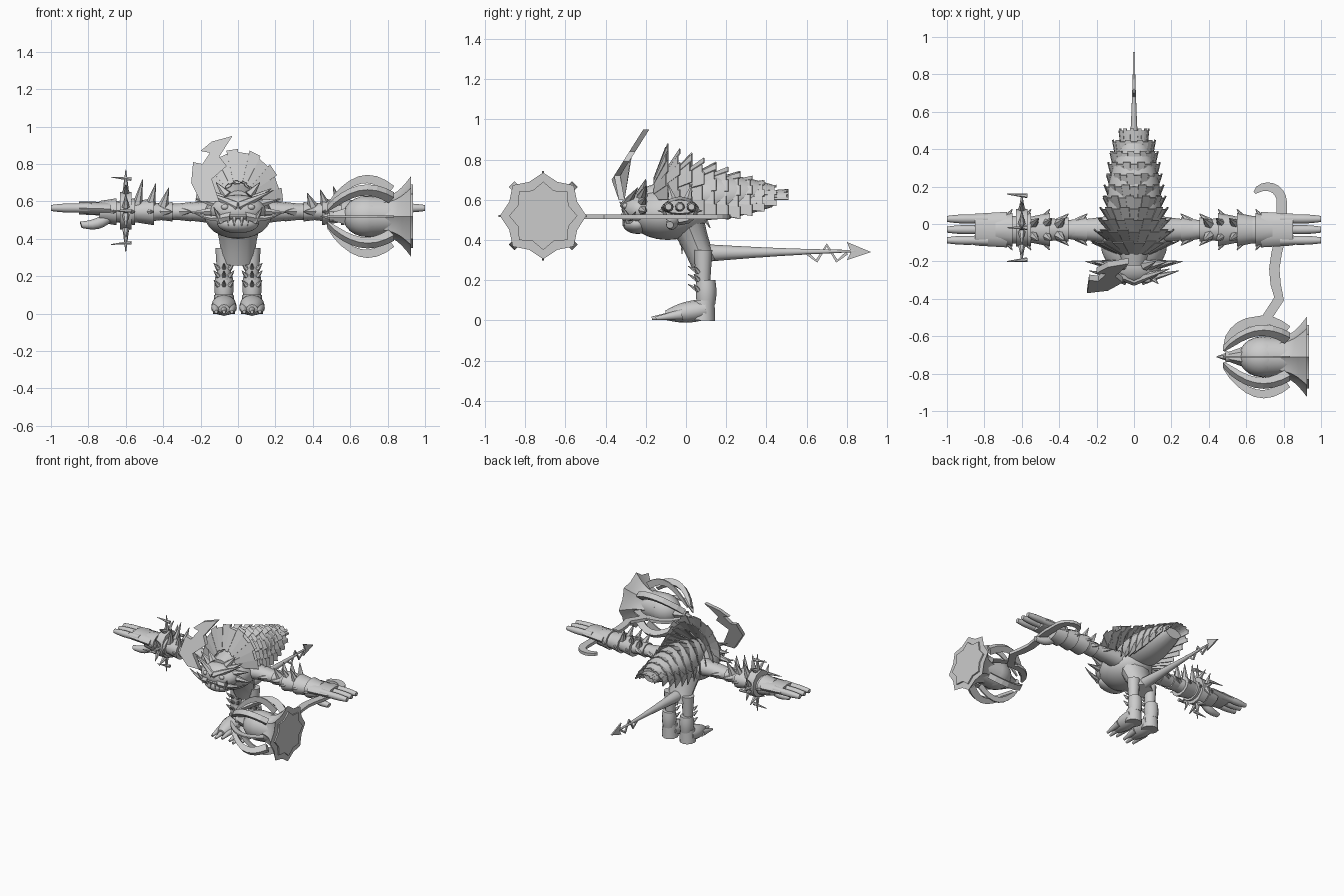
import bpy, bmesh, math
from mathutils import Vector

startup_cube = bpy.data.objects.get("Cube")
if startup_cube:
    bpy.data.objects.remove(startup_cube)

grey = bpy.data.materials.new("plain grey")
grey.use_nodes = True
grey.diffuse_color = (0.6, 0.6, 0.6, 1)
grey.node_tree.nodes["Principled BSDF"].inputs["Base Color"].default_value = grey.diffuse_color


def finish(name, mesh_builder, smooth=True):
    bmesh.ops.recalc_face_normals(mesh_builder, faces=mesh_builder.faces)
    mesh = bpy.data.meshes.new(name)
    mesh_builder.to_mesh(mesh)
    mesh_builder.free()
    mesh.materials.append(grey)
    part = bpy.data.objects.new(name, mesh)
    bpy.context.collection.objects.link(part)
    if smooth:
        bpy.ops.object.select_all(action="DESELECT")
        part.select_set(True)
        bpy.context.view_layer.objects.active = part
        bpy.ops.object.shade_smooth_by_angle(angle=math.radians(40))


def skin(mesh_builder, rings):
    """Join equal rings of points into one closed surface."""
    loops = [[mesh_builder.verts.new(point) for point in ring] for ring in rings]
    for lower, upper in zip(loops, loops[1:]):
        for i in range(len(lower)):
            mesh_builder.faces.new((lower[i - 1], lower[i], upper[i], upper[i - 1]))
    mesh_builder.faces.new(loops[0])
    mesh_builder.faces.new(loops[-1])


def add_tube(mesh_builder, start, end, first, last, bulge=0, squash=1, sides=12, steps=6, star=1, bend=0):
    """Round limb whose radius goes from first to last; squash flattens it, star notches it."""
    start, end = Vector(start), Vector(end)
    along = (end - start).normalized()
    across = along.cross(Vector((0, 1, 0) if abs(along.z) > 0.8 else (0, 0, 1))).normalized()
    lift = across.cross(along)
    rings = []
    for step in range(steps + 1):
        t = step / steps
        arch = math.sin(math.pi * t)
        radius = first + (last - first) * t + bulge * arch
        centre = start.lerp(end, t) + lift * bend * arch
        ring = []
        for i in range(sides):
            angle = math.tau * i / sides
            reach = radius * (star if i % 2 else 1)
            ring.append(centre + across * reach * math.cos(angle) + lift * reach * squash * math.sin(angle))
        rings.append(ring)
    skin(mesh_builder, rings)


def tube(name, *shape, **options):
    mesh_builder = bmesh.new()
    add_tube(mesh_builder, *shape, **options)
    finish(name, mesh_builder)


def spikes(name, radius, pairs, bend=0):
    mesh_builder = bmesh.new()
    for base, tip in pairs:
        add_tube(mesh_builder, base, tip, radius, 0.002, sides=6, steps=4, bend=bend)
    finish(name, mesh_builder)


def ball(name, centre, size):
    mesh_builder = bmesh.new()
    bmesh.ops.create_uvsphere(mesh_builder, u_segments=20, v_segments=12, radius=1)
    bmesh.ops.scale(mesh_builder, vec=size, verts=mesh_builder.verts)
    bmesh.ops.translate(mesh_builder, vec=centre, verts=mesh_builder.verts)
    finish(name, mesh_builder)


def blade(name, path, width, thickness, place):
    """Flat band along a planar path; width is a rule of the fraction travelled."""
    mesh_builder = bmesh.new()
    rings = []
    last = len(path) - 1
    for k, point in enumerate(path):
        heading = (Vector(path[min(k + 1, last)]) - Vector(path[max(k - 1, 0)])).normalized()
        half = width(k / last)
        corners = ((half, thickness), (half, -thickness), (-half, -thickness), (-half, thickness))
        rings.append([place(point[0] - heading.y * w, point[1] + heading.x * w, depth / 2)
                      for w, depth in corners])
    skin(mesh_builder, rings)
    finish(name, mesh_builder, smooth=False)


def plate(name, outline, thickness, place):
    mesh_builder = bmesh.new()
    skin(mesh_builder, [[place(a, b, depth) for a, b in outline] for depth in (-thickness / 2, thickness / 2)])
    finish(name, mesh_builder, smooth=False)


def side_plane(y, z, depth):
    return Vector((depth, y, z))


def crest_plane(x, z, depth):
    """Leans back above the brow and returns to the head below it."""
    return Vector((x, depth - 0.38 + max((z - 0.66) * 0.63, 0.66 - z), z))


# Torso, hips and tail
ball("torso", (0, -0.09, 0.53), (0.18, 0.2, 0.13))
tube("hips", (0, 0, 0.5), (0, 0.09, 0.28), 0.13, 0.09, bulge=-0.01, squash=0.7)
tube("tail", (0, 0.08, 0.335), (0, 0.85, 0.345), 0.045, 0.005, bulge=-0.005)
zigzag = [(0.6 + 0.05 * k, 0.335 + 0.04 * (0, -1, 1, -1, 0)[k]) for k in range(5)]
blade("tail_zigzag", zigzag, lambda t: 0.008, 0.01, side_plane)
plate("tail_barb", [(0.8, 0.3), (0.92, 0.34), (0.8, 0.39), (0.82, 0.34)], 0.01, side_plane)

# Shell of overlapping blunt scales, standing up and spreading towards the neck
tube("shell_core", (0, -0.22, 0.61), (0, 0.43, 0.62), 0.06, 0.07, bulge=0.08, squash=0.8, sides=16)
scales = bmesh.new()
neck = Vector((0, -0.2, 0.6))
row_count = 11
for row in range(row_count):
    t = row / (row_count - 1)
    width = 0.08 + 0.11 * t ** 0.5 + 0.05 * t ** 4
    low, top = 0.6 - 0.1 * math.sin(math.pi * t), 0.65 + 0.23 * t
    count = 12 - row % 2
    for i in range(count):
        tips = []
        trim = 1 - 0.06 * t * (i % 2)
        for edge in (0, 1):
            angle = math.pi * (i + edge) / count
            tips.append(Vector((width * trim * math.cos(angle), 0.51 - 0.6 * t - 0.01 * (i % 2),
                                low + (top - low) * trim * math.sin(angle))))
        roots = [neck.lerp(tip, 0.4) for tip in tips]
        outline = [roots[0], roots[1], tips[1], tips[0]]
        normal = (tips[1] - tips[0]).cross(roots[0] - tips[0]).normalized() * 0.003
        skin(scales, [[p + normal for p in outline], [p - normal for p in outline]])
finish("shell_scales", scales, smooth=False)

# Head, jaw, teeth and crest
ball("head", (0, -0.22, 0.55), (0.15, 0.1, 0.085))
ball("lower_jaw", (0, -0.24, 0.48), (0.11, 0.075, 0.05))
ball("upper_lip", (0, -0.24, 0.52), (0.13, 0.08, 0.025))
spikes("teeth", 0.016, [((x, abs(x) / 3 - 0.31, 0.52), (x, abs(x) / 3 - 0.32, 0.47)) for x in (-0.05, -0.02, 0.02, 0.05)])
spikes("snout_horn", 0.025, [((0, -0.29, 0.55), (0, -0.33, 0.59))])
plate("crest", [(-0.1, 0.6), (-0.14, 0.72), (-0.06, 0.79), (-0.1, 0.84), (-0.03, 0.95), (-0.14, 0.92), (-0.2, 0.87),
                (-0.15, 0.86), (-0.19, 0.8), (-0.24, 0.81), (-0.25, 0.7), (-0.2, 0.6)], 0.03, crest_plane)

for side, label in ((1, "left"), (-1, "right")):
    # Eyes, brows, tusks and cheek mane
    ball(label + "_eye", (side * 0.07, -0.3, 0.57), (0.02, 0.015, 0.015))
    spikes(label + "_brow", 0.03, [((0, -0.3, 0.57), (side * 0.19, -0.24, 0.66))])
    spikes(label + "_tusk", 0.02, [((side * 0.09, -0.28, 0.49), (side * 0.13, -0.32, 0.57))])
    spikes(label + "_whisker", 0.028, [((side * 0.04, -0.3, 0.52), (side * 0.24, -0.25, 0.54))], bend=-0.02)
    mane = []
    for k in range(4):
        angle = math.pi * k / 10
        fan = Vector((side * math.cos(angle), 0, math.sin(angle)))
        mane.append((Vector((0, -0.22, 0.55)) + fan * 0.1, Vector((0, -0.2, 0.54)) + fan * (0.26 - 0.02 * k)))
    spikes(label + "_mane", 0.03, mane)

    # Leg with armoured shin and three-toed foot
    x = side * 0.075
    tube(label + "_thigh", (x, 0.085, 0.35), (x, 0.085, 0.18), 0.046, 0.035)
    tube(label + "_shin", (x, 0.1, 0.2), (x, 0.1, 0.08), 0.046, 0.045, bulge=0.006)
    tube(label + "_heel", (x, 0.09, 0.1), (x, 0.085, 0), 0.052, 0.06)
    tube(label + "_instep", (x, 0.1, 0.055), (x, -0.1, 0.025), 0.06, 0.03, bulge=0.02, squash=0.8)
    for toe in (-1, 0, 1):
        spread = x + toe * 0.042
        tube(label + "_toe", (spread, -0.02, 0.03), (spread, -0.17 + abs(toe) * 0.02, 0.01), 0.027, 0.009)
    spikes(label + "_shin_spikes", 0.014, [((x + w, 0.06, z), (x + w * 1.8, 0.01 + abs(w), z + 0.03))
                                           for z in (0.15, 0.2, 0.24) for w in (-0.03, 0, 0.03)])

    # Arm, stepped cuffs and hand
    def on_arm(reach, y=0.0, z=0.0):
        return Vector((side * reach, y - 0.03, z + 0.545))

    tube(label + "_upper_arm", on_arm(0.1), on_arm(0.45), 0.08, 0.05, squash=0.85, bulge=-0.01)
    tube(label + "_forearm", on_arm(0.4), on_arm(0.74), 0.055, 0.07, bulge=0.01, squash=0.8)
    tube(label + "_palm", on_arm(0.68, z=0.015), on_arm(0.85, z=0.02), 0.095, 0.085, squash=0.4)
    for reach in (0.25, 0.35, 0.45, 0.55, 0.65):
        radius = 0.09 if reach > 0.4 else 0.065
        tube(label + "_arm_cuff", on_arm(reach), on_arm(reach + 0.09), radius, radius * 0.8, squash=0.8, steps=1)
        spikes(label + "_side_spikes", 0.025, [(on_arm(reach + 0.05, k * 0.04), on_arm(reach, k * (radius + 0.02)))
                                               for k in (-1, 1)])
    height = 0.25 if side > 0 else 0.32
    spikes(label + "_top_spikes", 0.028, [(on_arm(reach, y, 0.03), on_arm(reach - 0.03, y * 2, reach * height))
                                          for reach in (0.4, 0.47, 0.54) for y in (-0.03, 0.03)])
    for y in (-0.057, 0, 0.057):
        tube(label + "_finger_root", on_arm(0.78, y, 0.02), on_arm(0.88, y, 0.02), 0.028, 0.023)
        tube(label + "_finger_tip", on_arm(0.87, y, 0.02), on_arm(1, y, 0.02), 0.024, 0.016, bulge=0.003)
    tube(label + "_thumb", on_arm(0.68, -0.03, -0.02), on_arm(0.84, -0.05, -0.07), 0.03, 0.018, bulge=0.005, bend=-0.02)

# Spiked bracelet on the right wrist
tube("bracelet_ring", (-0.63, -0.02, 0.55), (-0.57, -0.02, 0.55), 0.1, 0.1)
for quarter in range(4):
    angle = quarter * math.pi / 2

    def on_ring(radius, sideways=0.0, x=0.0):
        return Vector((x - 0.6, radius * math.cos(angle) - sideways * math.sin(angle) - 0.02,
                       radius * math.sin(angle) + sideways * math.cos(angle) + 0.55))

    reach = 0.22 if quarter % 2 else 0.18
    spikes("bracelet_blade", 0.02, [(on_ring(0.08), on_ring(reach)), (on_ring(0.1, 0.02), on_ring(0.14, 0.09)),
                                    (on_ring(0.1, -0.02), on_ring(0.14, -0.09))])
    spikes("bracelet_guard", 0.012, [(on_ring(0.17, x=0.03), on_ring(0.18, x=-0.08))])

# Mace handle: a hook, a gently bowed shaft and a curl into the head
hook = [(0.71 + 0.08 * math.cos(a), 0.12 + 0.08 * math.sin(a)) for a in [math.pi * (0.8 - k / 10) for k in range(9)]]
shaft = [(0.77 + 0.02 * math.cos(k), -0.08 * k) for k in range(6)]
curl = [(0.65 + 0.17 * math.cos(a), -0.7 + 0.18 * math.sin(a)) for a in [math.pi * k / 12 for k in range(5, 12)]]
blade("mace_handle", hook + shaft + curl, lambda t: 0.008 + 0.02 * math.sin(math.pi * t) ** 0.4, 0.022,
      lambda x, y, depth: Vector((x, y, depth + 0.515)))


# Mace head with spike, notched flare and curved blades
def on_mace(x):
    return Vector((x, -0.71, 0.52))


ball("mace_head", on_mace(0.69), (0.13, 0.11, 0.11))
tube("mace_neck", on_mace(0.7), on_mace(0.82), 0.11, 0.1, sides=16)
spikes("mace_spike", 0.06, [(on_mace(0.6), on_mace(0.44))])
tube("mace_collar", on_mace(0.49), on_mace(0.54), 0.03, 0.02)
tube("mace_flare", on_mace(0.78), on_mace(0.925), 0.105, 0.215, bulge=-0.025, sides=16, star=0.85)
tube("mace_face", on_mace(0.92), on_mace(0.935), 0.17, 0.17, sides=16, star=0.8, steps=1)
for k in range(8):
    angle = k * math.pi / 4

    def around_mace(x, radius, depth):
        outward = Vector((0, math.cos(angle), math.sin(angle)))
        return on_mace(x) + radius * outward + depth * Vector((0, -outward.z, outward.y))

    claw = k % 2 == 1
    arc = [(0.82 - 0.34 * t, 0.2 * math.sin(math.pi * (0.25 + 0.65 * t))) for t in [step / 8 for step in range(9)]]
    blade("mace_claw" if claw else "mace_crescent", arc, lambda t: 0.004 + 0.022 * (1 - t) ** 0.4,
          0.04 if claw else 0.01, around_mace)
